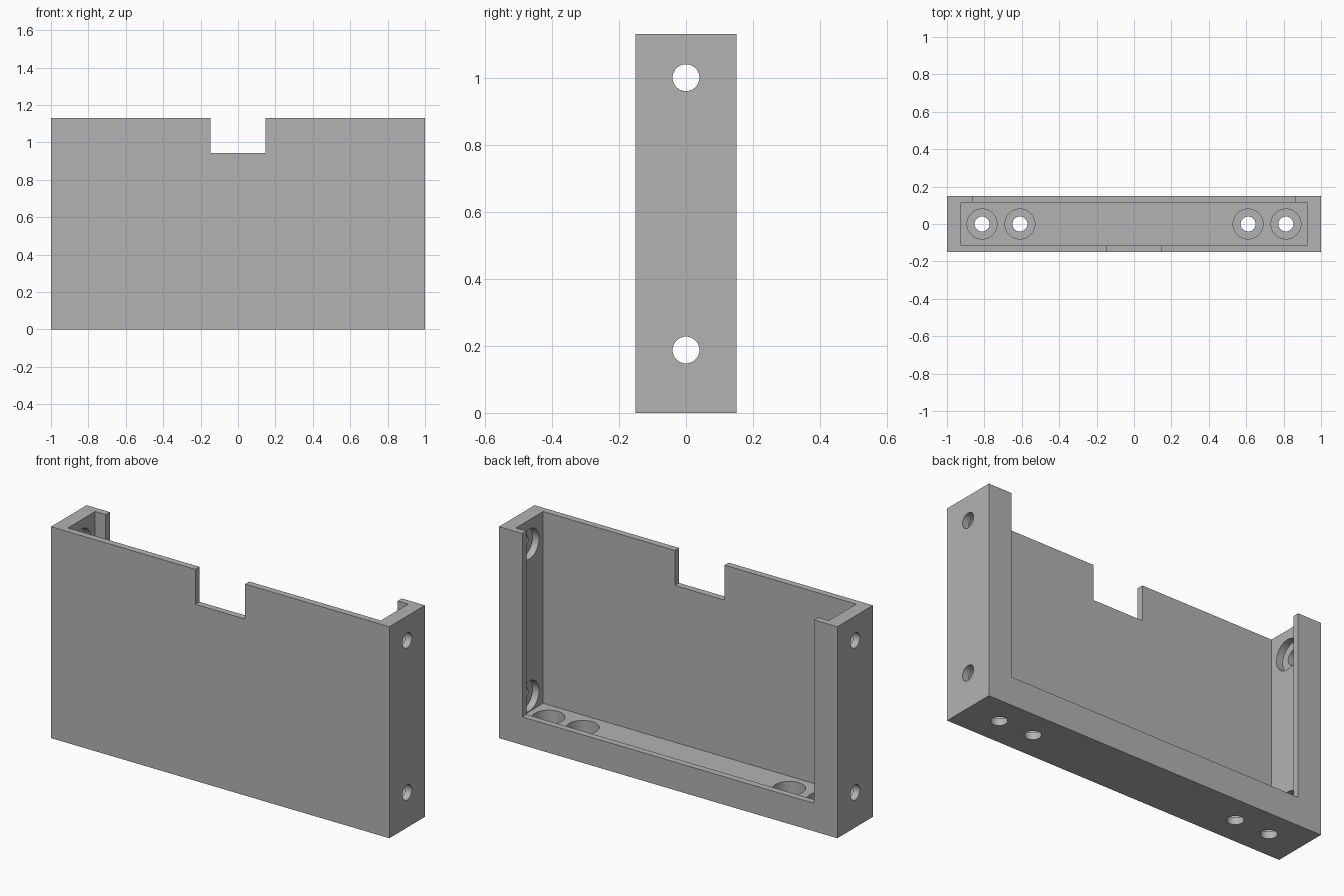
import bpy
import math

cube = bpy.data.objects.get("Cube")
if cube:
    bpy.data.objects.remove(cube, do_unlink=True)

HEIGHT = 1.13
HALF_DEPTH = 0.15
WALL = 0.075       # end wall thickness
FLOOR = 0.105
LEDGE = 0.0375     # material left under each counterbore
TOP = HEIGHT + 0.1

grey = bpy.data.materials.new("plain_grey")
grey.use_nodes = True
grey.diffuse_color = (0.45, 0.45, 0.45, 1)
grey.node_tree.nodes["Principled BSDF"].inputs["Base Color"].default_value = (0.45, 0.45, 0.45, 1)


def box(name, low, high):
    """Box between two opposite corners."""
    centre = [(a + b) / 2 for a, b in zip(low, high)]
    bpy.ops.mesh.primitive_cube_add(size=1, location=centre)
    ob = bpy.context.object
    ob.name = name
    ob.scale = [b - a for a, b in zip(low, high)]
    bpy.ops.object.transform_apply(location=True, rotation=True, scale=True)
    return ob


def cylinder(name, radius, start, end, axis, x, z):
    """Cutter along X or Z, running from start to end on that axis."""
    middle = (start + end) / 2
    along_x = axis == "X"
    bpy.ops.mesh.primitive_cylinder_add(
        vertices=48, radius=radius, depth=abs(end - start),
        location=(middle, 0, z) if along_x else (x, 0, middle),
        rotation=(0, math.pi / 2 if along_x else 0, 0))
    ob = bpy.context.object
    ob.name = name
    ob.hide_render = True
    return ob


def cut(target, cutter):
    """Subtract the cutter and discard it."""
    mod = target.modifiers.new("cut", "BOOLEAN")
    mod.operation = "DIFFERENCE"
    mod.solver = "EXACT"
    mod.object = cutter
    bpy.context.view_layer.objects.active = target
    bpy.ops.object.modifier_apply(modifier=mod.name)
    bpy.data.objects.remove(cutter, do_unlink=True)


# Solid block
bracket = box("bracket_housing", (-1, -HALF_DEPTH, 0), (1, HALF_DEPTH, HEIGHT))
bracket.data.materials.clear()
bracket.data.materials.append(grey)

# Open-topped cavity, rear window and front notch
cut(bracket, box("cavity", (WALL - 1, -0.115, FLOOR), (1 - WALL, 0.115, TOP)))
cut(bracket, box("rear_window", (-0.863, 0, 0.15), (0.863, 0.3, TOP)))
cut(bracket, box("front_notch", (-0.147, -0.3, 0.943), (0.147, 0, TOP)))

# Counterbored screw holes in the end walls and the floor
for side in (-1, 1):
    for z in (0.1875, 1.0):
        cut(bracket, cylinder("end_hole", 0.04, side * 0.85, side * 1.1, "X", 0, z))
        cut(bracket, cylinder("end_bore", 0.08, side * 0.88, side * (1 - LEDGE), "X", 0, z))
    for x in (0.61, 0.8125):
        cut(bracket, cylinder("floor_hole", 0.04, -0.1, 0.2, "Z", side * x, 0))
        cut(bracket, cylinder("floor_bore", 0.08, LEDGE, 0.14, "Z", side * x, 0))

# Smooth bores, sharp edges
bpy.ops.object.select_all(action="DESELECT")
bracket.select_set(True)
bpy.context.view_layer.objects.active = bracket
bpy.ops.object.shade_smooth_by_angle(angle=math.radians(30))
